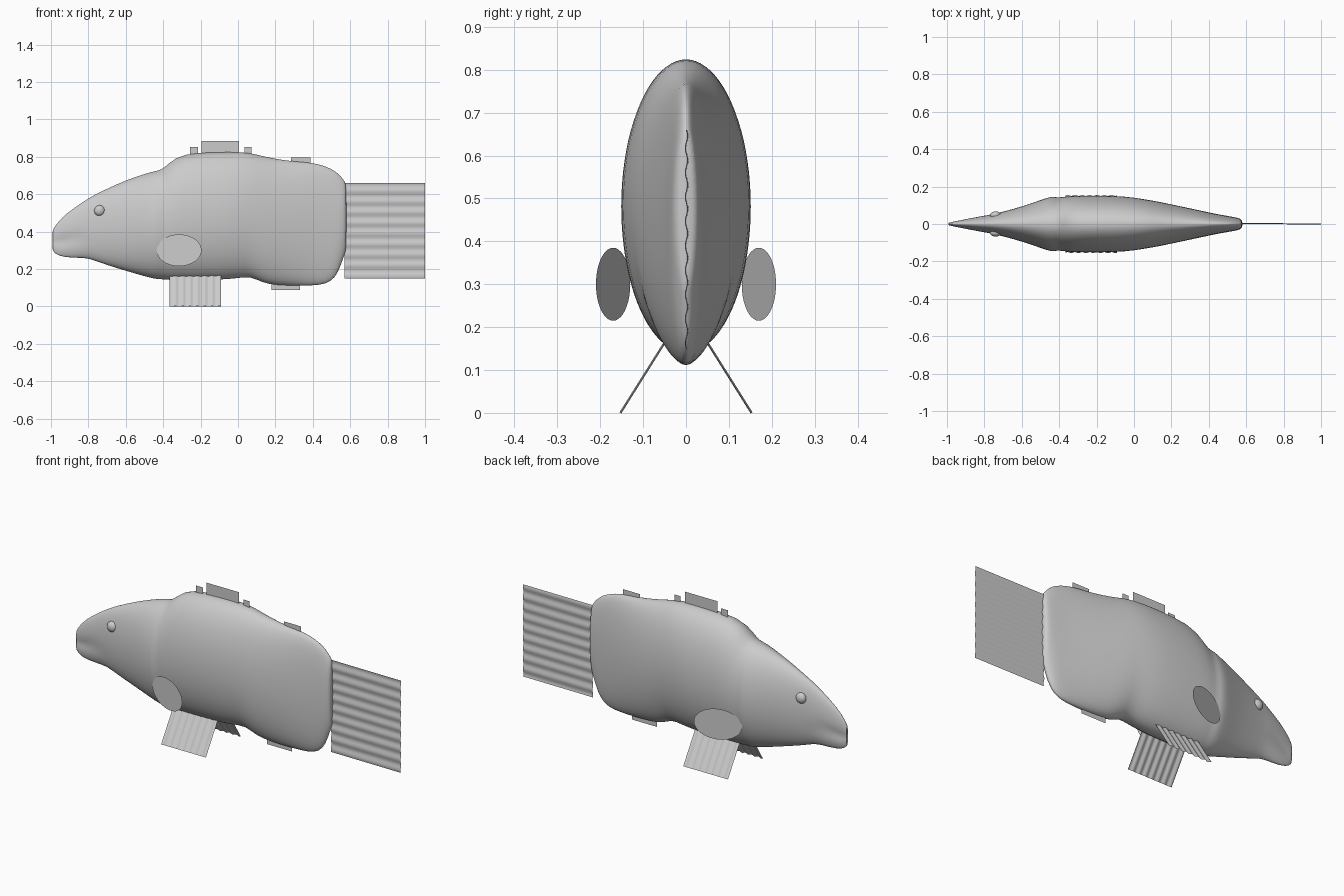
import bpy, bmesh, math
from mathutils import Vector

cube = bpy.data.objects.get("Cube")
if cube:
    bpy.data.objects.remove(cube)

grey = bpy.data.materials.new("fish_grey")
grey.use_nodes = True
COLOUR = (0.6, 0.6, 0.6, 1)
grey.diffuse_color = COLOUR
grey.node_tree.nodes["Principled BSDF"].inputs["Base Color"].default_value = COLOUR


def finish(name, bm):
    """Turn a bmesh into a smooth shaded object."""
    bmesh.ops.recalc_face_normals(bm, faces=bm.faces)
    mesh = bpy.data.meshes.new(name)
    bm.to_mesh(mesh)
    bm.free()
    mesh.materials.append(grey)
    for face in mesh.polygons:
        face.use_smooth = True
    obj = bpy.data.objects.new(name, mesh)
    bpy.context.collection.objects.link(obj)
    return obj


# Body: stations from mouth to tail root as x, belly, back, half width
STATIONS = [
    (-.97, .34, .37, .003), (-1, .31, .39, .007), (-.98, .28, .43, .012),
    (-.93, .26, .49, .022), (-.82, .26, .565, .042), (-.78, .25, .59, .047),
    (-.7, .22, .63, .066), (-.6, .19, .675, .093), (-.5, .16, .71, .128),
    (-.44, .145, .725, .15), (-.41, .145, .73, .14), (-.37, .14, .765, .147),
    (-.3, .14, .82, .152), (-.1, .14, .826, .152), (0, .15, .826, .142),
    (.07, .16, .82, .13), (.13, .125, .805, .12), (.2, .113, .79, .105),
    (.3, .11, .775, .084), (.4, .11, .77, .062), (.47, .118, .75, .048),
    (.52, .15, .725, .04), (.55, .22, .695, .034), (.57, .28, .67, .028),
    (.58, .3, .65, .016)]
RING = 40


def body():
    bm = bmesh.new()
    rings = []
    for x, low, high, width in STATIONS:
        ring = []
        pinch = max(0, min(1, (-x - .8) * 8)) * .5
        for i in range(RING):
            a = math.tau * i / RING
            z = (low + high) / 2 + (high - low) / 2 * math.sin(a)
            crease = 1 - pinch * math.exp(-((z - .35) / .03) ** 2)
            ring.append(bm.verts.new((x, width * math.cos(a) * crease, z)))
        rings.append(ring)
    for r, s in zip(rings, rings[1:]):
        for i in range(RING):
            j = (i + 1) % RING
            bm.faces.new((r[i], r[j], s[j], s[i]))
    bm.faces.new(rings[0])
    bm.faces.new(rings[-1])
    obj = finish("body", bm)
    obj.modifiers.new("smooth", "SUBSURF").levels = 1


def sheet(name, corner, along, across, ridges=0, depth=.003):
    """Thin fin sheet, with ridges running along its first direction."""
    corner, along, across = Vector(corner), Vector(along), Vector(across)
    normal = along.cross(across).normalized()
    steps = max(1, ridges * 6)
    bm = bmesh.new()
    previous = None
    for i in range(steps + 1):
        t = i / steps
        start = corner + across * t + normal * depth * math.sin(math.tau * ridges * t)
        pair = [bm.verts.new(start), bm.verts.new(start + along)]
        if previous:
            bm.faces.new((previous[0], previous[1], pair[1], pair[0]))
        previous = pair
    finish(name, bm)


def pectoral_fin(name, side):
    bm = bmesh.new()
    rim = []
    for i in range(RING):
        a = math.tau * i / RING
        dx = .12 * math.cos(a)
        rim.append(bm.verts.new((dx - .315, side * (.17 + dx / 3), .3 + .085 * math.sin(a))))
    bm.faces.new(rim)
    finish(name, bm)


def eye(name, side):
    bm = bmesh.new()
    bmesh.ops.create_uvsphere(bm, u_segments=24, v_segments=12, radius=.029)
    bmesh.ops.scale(bm, vec=(1, .75, 1), verts=bm.verts)
    bmesh.ops.translate(bm, vec=(-.74, side * .046, .512), verts=bm.verts)
    finish(name, bm)


body()

# Tail and the fins along the middle line
sheet("tail_fin", (.57, .003, .148), (.43, -.003, 0), (0, 0, .512), 9)
MIDDLE = {
    "main_dorsal_fin": (-.195, .005, .79, .885),
    "front_dorsal_finlet": (-.257, -.215, .79, .852),
    "middle_dorsal_finlet": (.035, .072, .79, .852),
    "rear_dorsal_fin": (.283, .387, .74, .797),
    "anal_fin": (.178, .332, .088, .14)}
for name, (x, end, low, high) in MIDDLE.items():
    sheet(name, (x, 0, low), (0, 0, high - low), (end - x, 0, 0))

# Paired parts
for label, side in (("left", -1), ("right", 1)):
    eye(label + "_eye", side)
    pectoral_fin(label + "_pectoral_fin", side)
    sheet(label + "_pelvic_fin", (-.365, side * .153, 0), (0, side * -.11, .175),
          (.275, 0, 0), 7)
